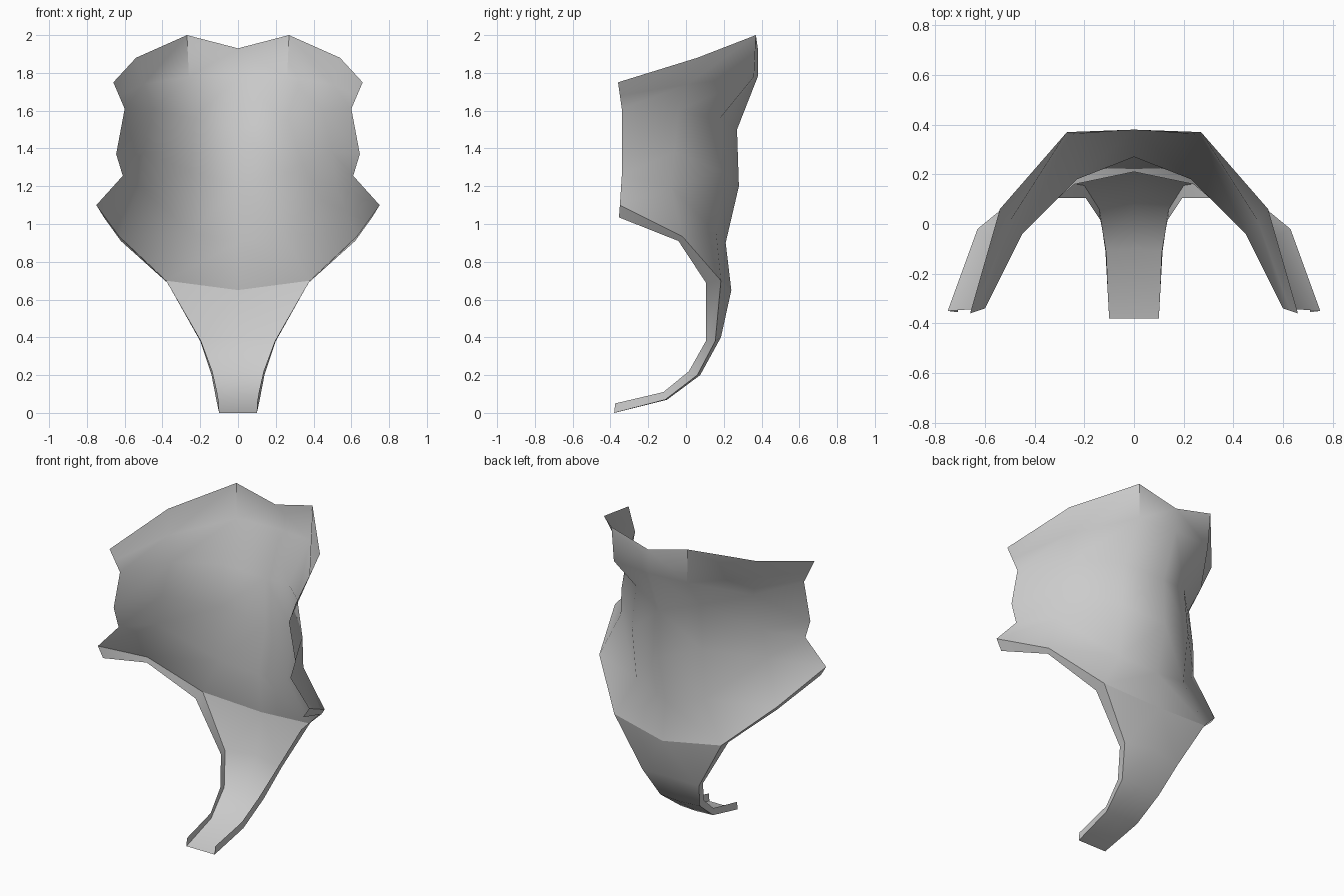
import bpy
import bmesh
import math

# Remove the startup cube
cube = bpy.data.objects.get("Cube")
if cube:
    bpy.data.objects.remove(cube, do_unlink=True)

grey = bpy.data.materials.new("plain_grey")
grey.use_nodes = True
tone = (0.6, 0.6, 0.6, 1)
grey.diffuse_color = tone
grey.node_tree.nodes["Principled BSDF"].inputs["Base Color"].default_value = tone

# Cross-sections of the left half, each running from the centre line outwards
top_rim = [(0, .38, 1.93), (.27, .37, 2), (.54, .06, 1.88), (.66, -.36, 1.75)]
collar = [(0, .38, 1.78), (.26, .36, 1.78), (.5, .01, 1.74), (.63, -.35, 1.68)]
shoulder = [(0, .27, 1.5), (.23, .18, 1.56), (.45, -.04, 1.6), (.6, -.34, 1.61)]
chest = [(0, .28, 1.2), (.25, .19, 1.28), (.5, -.06, 1.38), (.645, -.34, 1.37)]
waist = [(0, .21, .9), (.24, .16, .95), (.52, -.08, 1.2), (.61, -.34, 1.255)]
skirt = [(0, .24, .65), (.38, .185, .7), (.63, -.02, .935), (.75, -.35, 1.1)]

# Tail sections: centre and edge points, from the skirt down to the tip
tail = [
    skirt[:2],
    [(0, .185, .4), (.2, .155, .38)],
    [(0, .075, .2), (.14, .06, .2)],
    [(0, -.1, .07), (.115, -.11, .07)],
    [(0, -.38, 0), (.1, -.38, 0)],
]

# Forward-folded lip along the lower edge, from the skirt corner to the tail tip
lip_edge = skirt[:1:-1] + [section[1] for section in tail]
lip_fold = [(.71, -.355, 1.035), (.62, -.04, .91), (.375, .105, .69),
            (.195, .105, .38), (.135, .015, .22), (.11, -.12, .11), (.1, -.375, .05)]


def bridge(bm, upper, lower):
    """Join two matching rows of points with a strip of quads."""
    for i in range(len(upper) - 1):
        corners = (upper[i], upper[i + 1], lower[i + 1], lower[i])
        bm.faces.new([bm.verts.new(point) for point in corners])


def make_shell(name, rows):
    """Loft the rows into one sheet and mirror it across the centre line."""
    bm = bmesh.new()
    for upper, lower in zip(rows, rows[1:]):
        bridge(bm, upper, lower)
    bmesh.ops.remove_doubles(bm, verts=bm.verts, dist=0.001)
    mesh = bpy.data.meshes.new(name)
    bm.to_mesh(mesh)
    bm.free()
    mesh.materials.append(grey)
    shell = bpy.data.objects.new(name, mesh)
    bpy.context.collection.objects.link(shell)
    mirror = shell.modifiers.new("mirror", "MIRROR")
    mirror.use_clip = True
    bpy.ops.object.select_all(action="DESELECT")
    shell.select_set(True)
    bpy.context.view_layer.objects.active = shell
    bpy.ops.object.modifier_apply(modifier=mirror.name)
    bpy.ops.object.shade_smooth_by_angle(angle=math.radians(40))
    return shell


make_shell("back_shell", [top_rim, collar, shoulder, chest, waist, skirt])
make_shell("tail", tail)
make_shell("edge_lip", [lip_edge, lip_fold])
